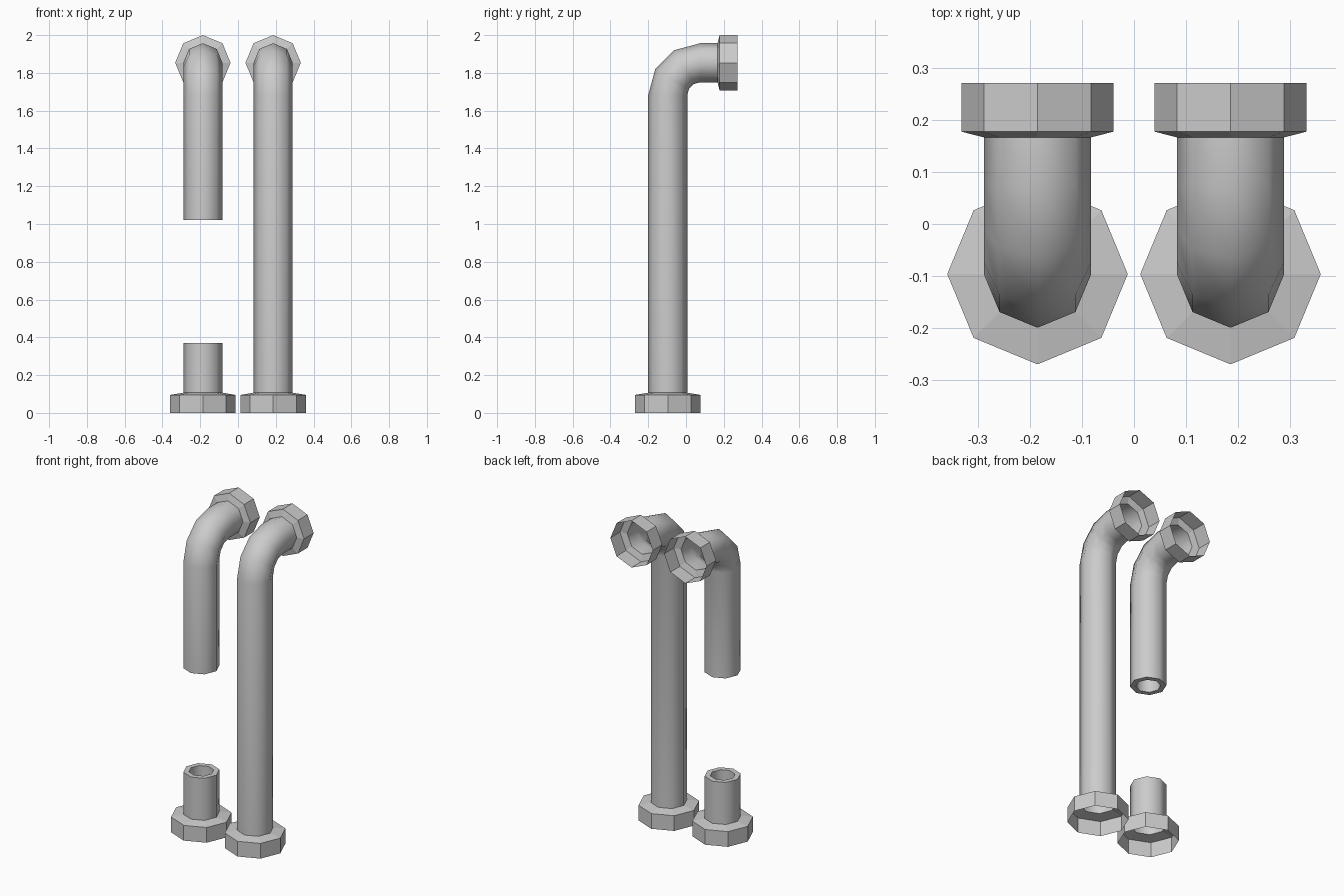
import bpy, bmesh
from math import sin, cos, pi, radians

if "Cube" in bpy.data.objects:
    bpy.data.objects.remove(bpy.data.objects["Cube"])

SIDES = 8
X = 0.186            # sideways offset of each pipe
Y = -0.0965          # upright pipe axis
R, R_IN = 0.1035, 0.071
R_BASE, R_TOP = 0.174, 0.1465
BEND = 0.1715
Z_BEND = 1.682


def sweep(name, x, stations):
    """Skin octagonal rings; station = (y, z, tilt in degrees, radius, smooth span)."""
    bm = bmesh.new()
    prev = None
    for y, z, tilt, r, smooth in stations:
        a = radians(tilt)
        ring = []
        for j in range(SIDES):
            t = 2 * pi * j / SIDES
            s = r * sin(t)
            ring.append(bm.verts.new((x + r * cos(t), y - s * cos(a), z + s * sin(a))))
        if prev:
            for j in range(SIDES):
                k = (j + 1) % SIDES
                f = bm.faces.new((prev[j], ring[j], ring[k], prev[k]))
                f.smooth = smooth
        prev = ring
    me = bpy.data.meshes.new(name)
    bm.to_mesh(me)
    bm.free()
    ob = bpy.data.objects.new(name, me)
    bpy.context.collection.objects.link(ob)
    return ob


# Open-bottomed base collar running into the pipe
base = [(Y, 0.0, 0, R_BASE, False), (Y, 0.095, 0, R_BASE, False), (Y, 0.107, 0, R, False)]

# Three-segment elbow, then the open wall collar
elbow = [(Y + BEND * (1 - cos(radians(a))), Z_BEND + BEND * sin(radians(a)), a, R, True)
         for a in (0, 30, 60, 90)]
ZC = Z_BEND + BEND
elbow += [(0.167, ZC, 90, R, True), (0.178, ZC, 90, R_TOP, False), (0.272, ZC, 90, R_TOP, False)]

# Whole pipe on the right
sweep("whole_pipe", X, base + elbow)

# Broken pipe on the left, with a thick rim at both breaks
sweep("broken_pipe_lower", -X, base + [
    (Y, 0.37, 0, R, True), (Y, 0.37, 0, R_IN, False), (Y, 0.27, 0, R_IN, True)])
sweep("broken_pipe_upper", -X, [
    (Y, 1.12, 0, R_IN, True), (Y, 1.02, 0, R_IN, True), (Y, 1.02, 0, R, False)] + elbow)
